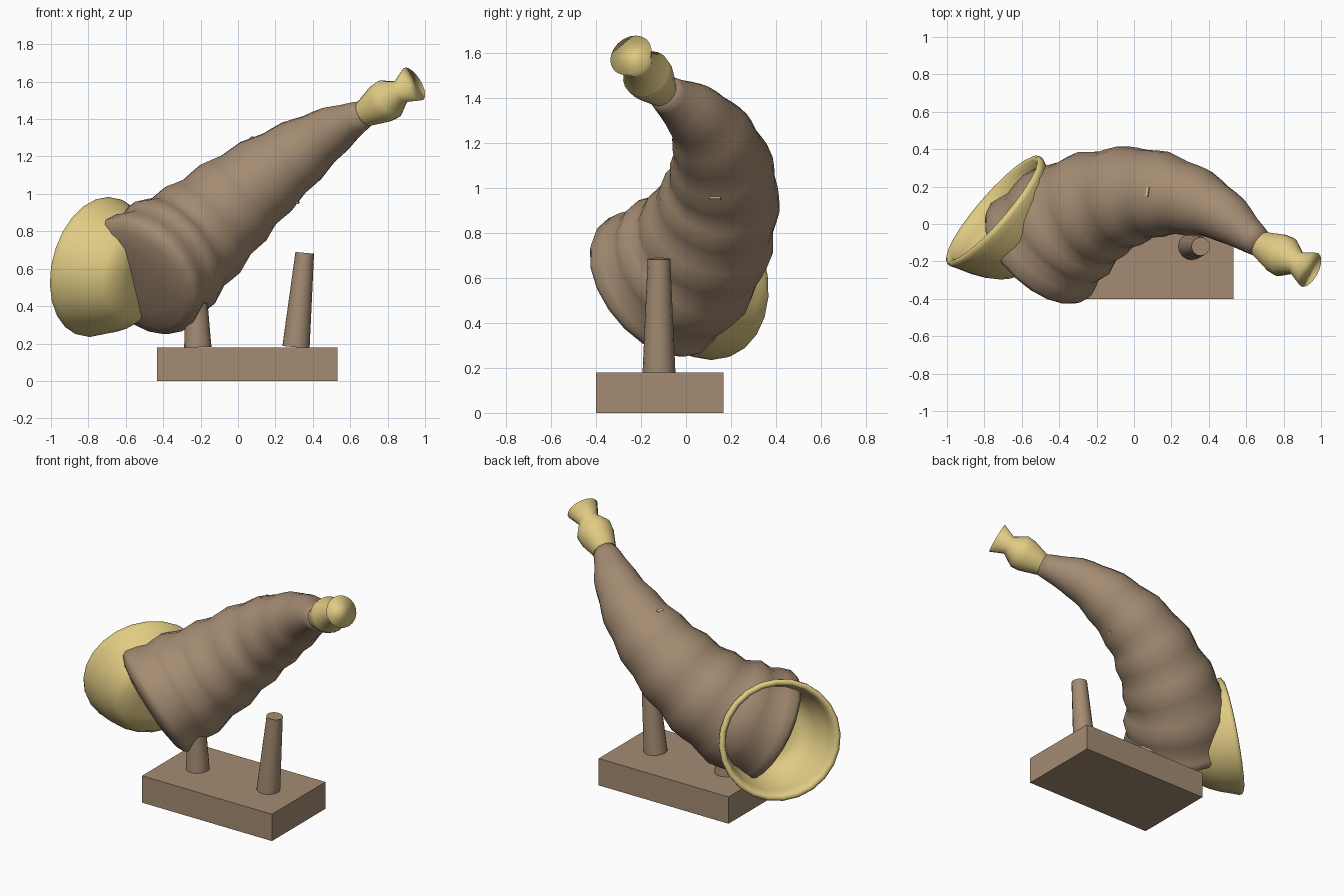
import bpy, bmesh, math
from mathutils import Vector, Matrix

cube = bpy.data.objects.get("Cube")
if cube:
    bpy.data.objects.remove(cube, do_unlink=True)


def material(name, color):
    m = bpy.data.materials.new(name)
    m.use_nodes = True
    m.diffuse_color = (*color, 1)
    m.node_tree.nodes["Principled BSDF"].inputs["Base Color"].default_value = (*color, 1)
    return m


brown = material("warm brown", (0.37, 0.26, 0.17))
gold = material("pale gold", (0.75, 0.60, 0.23))


def finish(name, bm, mat, smooth_angle=None):
    bmesh.ops.recalc_face_normals(bm, faces=bm.faces[:])
    mesh = bpy.data.meshes.new(name)
    bm.to_mesh(mesh)
    bm.free()
    mesh.materials.append(mat)
    obj = bpy.data.objects.new(name, mesh)
    bpy.context.collection.objects.link(obj)
    if smooth_angle:
        bpy.ops.object.select_all(action='DESELECT')
        obj.select_set(True)
        bpy.context.view_layer.objects.active = obj
        bpy.ops.object.shade_smooth_by_angle(angle=math.radians(smooth_angle))
    return obj


def box(name, matrix, size, mat):
    bm = bmesh.new()
    bmesh.ops.create_cube(bm, size=1, matrix=matrix @ Matrix.Diagonal((*size, 1)))
    finish(name, bm, mat)


def tube(name, rings, mat, sides, smooth_angle):
    """Skin a list of (centre, direction, radius) rings and cap both ends."""
    bm = bmesh.new()
    loops = []
    side = Vector((0, 0, 1)).cross(rings[0][1])
    for centre, direction, radius in rings:
        d = direction.normalized()
        side = (side - d * side.dot(d)).normalized()
        other = d.cross(side)
        loop = []
        for i in range(sides):
            a = math.tau * i / sides
            loop.append(bm.verts.new(centre + radius * (side * math.cos(a) + other * math.sin(a))))
        loops.append(loop)
    for a, b in zip(loops, loops[1:]):
        for i in range(sides):
            j = (i + 1) % sides
            bm.faces.new((a[i], a[j], b[j], b[i]))
    bm.faces.new(loops[0])
    bm.faces.new(loops[-1])
    finish(name, bm, mat, smooth_angle)


def lathe(name, origin, axis, profile, mat, sides, smooth_angle):
    """Turn (distance, radius) pairs around an axis."""
    o, d = Vector(origin), Vector(axis).normalized()
    tube(name, [(o + d * t, d, r) for t, r in profile], mat, sides, smooth_angle)


# Curved horn body: x, y, z, radius from the wide end to the tip
path = [Vector(p) for p in (
    (-0.505, -0.145, 0.56, 0.36), (-0.37, -0.01, 0.66, 0.34),
    (-0.21, 0.09, 0.79, 0.30), (0.03, 0.16, 1.00, 0.25),
    (0.27, 0.135, 1.18, 0.197), (0.46, 0.055, 1.31, 0.145),
    (0.60, -0.05, 1.39, 0.10), (0.68, -0.11, 1.43, 0.07))]


def along(u):
    """Smooth point on the path, u from 0 to 1."""
    s = min(u, 0.99999) * (len(path) - 1)
    i, t = int(s), s - int(s)
    b, c = path[i], path[i + 1]
    a = path[i - 1] if i else b * 2 - c
    d = path[i + 2] if i + 2 < len(path) else c * 2 - b
    return 0.5 * (2 * b + (c - a) * t + (2 * a - 5 * b + 4 * c - d) * t * t
                  + (3 * b - a - 3 * c + d) * t ** 3)


# Resample by distance so the ripples stay even
samples = [along(k / 400) for k in range(401)]
lengths = [0.0]
for a, b in zip(samples, samples[1:]):
    lengths.append(lengths[-1] + (b - a).to_3d().length)

ripples, steps = 7, 4
count = ripples * steps
rings = []
for k in range(1, count + 1):
    goal = lengths[-1] * k / count
    i = min(range(401), key=lambda n: abs(lengths[n] - goal))
    p = samples[i]
    direction = (samples[min(i + 4, 400)] - samples[max(i - 4, 0)]).to_3d()
    wave = math.cos(math.tau * k / steps)
    rings.append((p.to_3d(), direction, p.w * (1 + 0.038 * wave * (1 - 0.3 * k / count))))

# The wide mouth closes with a low, round-edged dome
mouth, inward = path[0].to_3d(), Vector((0.59, 0.63, 0.51)).normalized()
dome = [(mouth - inward * h, inward, r)
        for h, r in ((0.062, 0.08), (0.058, 0.20), (0.042, 0.30), (0.018, 0.35), (-0.01, 0.365))]
tube("horn_body", dome + rings, brown, 20, 80)

# Small gold inlays above and below the middle of the horn
centre, direction, radius = min(rings, key=lambda r: abs(r[0].x - 0.195))
direction = direction.normalized()
across = Vector((0, 0, 1)).cross(direction).normalized()
up = direction.cross(across)
for name, sign in (("upper_inlay", 1), ("lower_inlay", -1)):
    frame = Matrix((direction, across, up)).transposed().to_4x4()
    frame.translation = centre + up * radius * sign
    box(name, frame, (0.014, 0.05, 0.008), gold)

# Flared bell: outer wall, rolled lip, inner wall
lathe("bell", (-0.525, -0.12, 0.55), (-0.74, 0.64, 0.2),
      [(-0.01, 0.12), (0.0, 0.225), (0.04, 0.265), (0.10, 0.305), (0.17, 0.338), (0.25, 0.366),
       (0.285, 0.38), (0.305, 0.38), (0.315, 0.364), (0.305, 0.344),
       (0.25, 0.330), (0.17, 0.307), (0.10, 0.27), (0.04, 0.23), (0.015, 0.17)],
      gold, 24, 80)

# Mouthpiece with a bulb, a neck and a softly shaded flared end
lathe("mouthpiece", (0.675, -0.108, 1.427), (0.27, -0.14, 0.165),
      [(-0.01, 0.068), (0.0, 0.072), (0.115, 0.108), (0.17, 0.112),
       (0.25, 0.063), (0.338, 0.1)],
      gold, 20, 180)

# Stand base
box("stand_base", Matrix.Translation((0.05, -0.117, 0.09)), (0.965, 0.567, 0.18), brown)

# Tapered pegs
for name, x, lean, height in (("left_peg", 0.31, 0.047, 0.507), ("right_peg", -0.215, -0.012, 0.4)):
    lathe(name, (x, -0.12, 0.18), (lean, 0, height),
          [(0.0, 0.073), (height, 0.05)], brown, 16, 40)
